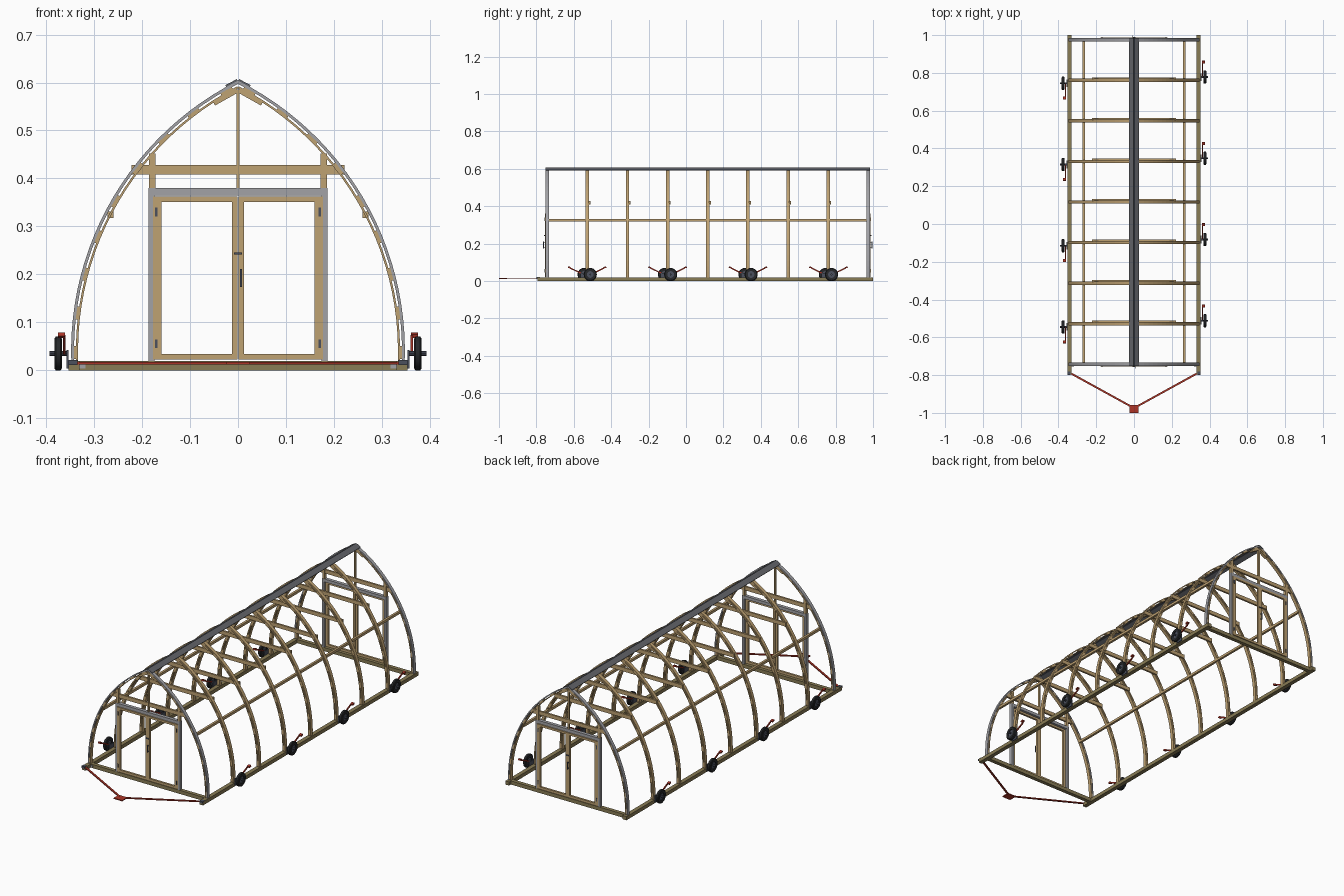
import bpy, bmesh, math
from mathutils import Vector, Matrix

if "Cube" in bpy.data.objects:
    bpy.data.objects.remove(bpy.data.objects["Cube"])


def mat(name, r, g, b):
    m = bpy.data.materials.new(name)
    m.diffuse_color = (r, g, b, 1)
    m.use_nodes = True
    m.node_tree.nodes["Principled BSDF"].inputs["Base Color"].default_value = m.diffuse_color
    return m


WOOD = mat("light_wood", 0.52, 0.36, 0.17)
TREATED = mat("treated_wood", 0.25, 0.20, 0.09)
GREY = mat("galvanised_grey", 0.36, 0.36, 0.38)
DARK = mat("ridge_grey", 0.12, 0.125, 0.14)
BLACK = mat("tyre_black", 0.02, 0.022, 0.024)
STEEL = mat("dark_steel", 0.07, 0.08, 0.11)
RED = mat("red_paint", 0.42, 0.035, 0.02)


def finish(name, bm, material):
    bmesh.ops.recalc_face_normals(bm, faces=bm.faces)
    me = bpy.data.meshes.new(name)
    bm.to_mesh(me)
    bm.free()
    me.materials.append(material)
    ob = bpy.data.objects.new(name, me)
    bpy.context.collection.objects.link(ob)
    return ob


def box(name, x0, x1, y0, y1, z0, z1, material):
    bm = bmesh.new()
    m = Matrix.Translation(((x0 + x1) / 2, (y0 + y1) / 2, (z0 + z1) / 2))
    m = m @ Matrix.Diagonal((abs(x1 - x0), abs(y1 - y0), abs(z1 - z0), 1))
    bmesh.ops.create_cube(bm, size=1, matrix=m)
    return finish(name, bm, material)


def bar(name, a, b, w, h, material):
    """Rectangular bar from a to b: w sideways, h upward."""
    a, b = Vector(a), Vector(b)
    d = (b - a).normalized()
    side = d.cross(Vector((0, 0, 1))).normalized()
    up = side.cross(d)
    rot = Matrix((side, d, up)).transposed().to_4x4()
    bm = bmesh.new()
    bmesh.ops.create_cube(bm, size=1, matrix=Matrix.Translation((a + b) / 2) @ rot
                          @ Matrix.Diagonal((w, (b - a).length, h, 1)))
    return finish(name, bm, material)


def lathe_x(name, profile, centre, material, n=24):
    """Closed (x, radius) profile turned around an axle along x."""
    bm = bmesh.new()
    rings = []
    for i in range(n):
        t = 2 * math.pi * i / n
        rings.append([bm.verts.new((centre[0] + x, centre[1] + r * math.cos(t),
                                    centre[2] + r * math.sin(t))) for x, r in profile])
    k = len(profile)
    for i in range(n):
        p, q = rings[i], rings[(i + 1) % n]
        for j in range(k):
            bm.faces.new((p[j], p[(j + 1) % k], q[(j + 1) % k], q[j]))
    ob = finish(name, bm, material)
    for f in ob.data.polygons:
        f.use_smooth = True
    ob.data.set_sharp_from_angle(angle=math.radians(35))
    return ob


# Pointed arch: each half is a circular arc
R, CX, CZ = 0.631, -0.283, 0.04


def arc_point(s, ang, depth):
    r = R - depth
    return s * (CX + r * math.cos(ang)), CZ + r * math.sin(ang)


def arc_strip(name, s, y, half, d0, d1, a0, a1, n, material):
    """Curved board between depths d0 and d1 below the outer arc."""
    bm = bmesh.new()
    rows = []
    for i in range(n + 1):
        a = a0 + (a1 - a0) * i / n
        row = []
        for dep, yy in ((d0, -half), (d1, -half), (d1, half), (d0, half)):
            x, z = arc_point(s, a, dep)
            row.append(bm.verts.new((x, y + yy, z)))
        rows.append(row)
    for p, q in zip(rows, rows[1:]):
        for j in range(4):
            bm.faces.new((p[j], p[(j + 1) % 4], q[(j + 1) % 4], q[j]))
    bm.faces.new(rows[0])
    bm.faces.new(rows[-1])
    return finish(name, bm, material)


FRONT, BACK = -0.742, 0.975
A0 = -0.035
STEP = (BACK - FRONT) / 8

for i in range(9):
    y = FRONT + STEP * i
    end = i in (0, 8)
    for s in (-1, 1):
        # Laminated rib: outer board, inner board, spacer blocks
        top = math.acos(-CX / R)
        arc_strip("rib_outer", s, y, 0.009, 0, 0.006, A0, top, 24, GREY if end else WOOD)
        top_in = math.acos(-CX / (R - 0.013))
        arc_strip("rib_inner", s, y, 0.009, 0.010, 0.0145, A0, top_in, 24, WOOD)
        for k in range(9):
            a = A0 + 0.03 + (top - A0 - 0.08) * k / 8
            arc_strip("rib_spacer", s, y, 0.009, 0.005, 0.011, a - 0.022, a + 0.022, 2, WOOD)
        # Apex gusset
        bar("apex_gusset", (s * 0.002, y, 0.583), (s * 0.05, y, 0.556), 0.016, 0.009, WOOD)
    # Collar tie
    ty = y if end else y + 0.011
    hw = 0.213 if end else 0.222
    box("collar_tie", -hw, hw, ty - 0.005, ty + 0.005, 0.408, 0.428, WOOD)

# Ridge cap and purlins
for s in (-1, 1):
    bar("ridge_cap", (s * 0.0135, FRONT - 0.01, 0.599), (s * 0.0135, BACK + 0.01, 0.599),
        0.027, 0.004, DARK)
    cap = bpy.context.collection.objects[-1]
    pivot = Matrix.Translation((s * 0.0135, 0, 0.599))
    cap.data.transform(pivot @ Matrix.Rotation(s * math.radians(28), 4, 'Y') @ pivot.inverted())
    box("side_purlin", s * 0.260, s * 0.272, FRONT, BACK, 0.318, 0.331, WOOD)
    # Ground skid
    box("skid_rail", s * 0.331, s * 0.353, -0.795, 1.0, 0, 0.019, TREATED)
    box("skid_end_plate", s * 0.318, s * 0.333, FRONT - 0.013, FRONT - 0.008, 0.004, 0.014, GREY)

# End walls with double doors
for yc, o in ((FRONT, -1), (BACK, 1)):
    box("end_sill", -0.35, 0.35, yc - 0.01, yc + 0.01, 0, 0.019, TREATED)
    box("centre_stud", -0.0035, 0.0035, yc - 0.006, yc + 0.006, 0.38, 0.585, WOOD)
    box("door_lintel", -0.187, 0.187, yc - 0.009, yc + 0.009, 0.364, 0.380, GREY)
    for s in (-1, 1):
        box("door_post", s * 0.172, s * 0.186, yc - 0.008, yc + 0.008, 0.38, 0.452, WOOD)
        box("door_jamb", s * 0.174, s * 0.187, yc - 0.009, yc + 0.009, 0.019, 0.365, GREY)
        box("door_outer_stile", s * 0.159, s * 0.177, yc + o * 0.001, yc + o * 0.012, 0.022, 0.362, WOOD)
        box("door_inner_stile", s * 0.0008, s * 0.012, yc + o * 0.001, yc + o * 0.012, 0.022, 0.362, WOOD)
        for z0, z1 in ((0.022, 0.034), (0.351, 0.362)):
            box("door_rail", s * 0.012, s * 0.159, yc + o * 0.001, yc + o * 0.012, z0, z1, WOOD)
        for z in (0.055, 0.33):
            box("door_hinge", s * 0.168, s * 0.173, yc + o * 0.012, yc + o * 0.015, z - 0.009, z + 0.009, STEEL)
    # Pull handle and latch
    hx = -o * 0.006
    box("handle_grip", hx - 0.002, hx + 0.002, yc + o * 0.018, yc + o * 0.022, 0.174, 0.211, STEEL)
    for z in (0.178, 0.207):
        box("handle_stem", hx - 0.002, hx + 0.002, yc + o * 0.010, yc + o * 0.020, z - 0.002, z + 0.002, STEEL)
    box("door_latch", -0.008, 0.008, yc + o * 0.012, yc + o * 0.016, 0.241, 0.246, STEEL)

# Wheels with lift levers; the two sides are turned half round from each other
for s in (-1, 1):
    for k in range(4):
        y = (-0.512 if s > 0 else -0.545) + 0.43 * k
        c = (s * 0.375, y, 0.035)
        lathe_x("tyre", [(-0.008, 0.018), (-0.008, 0.031), (-0.005, 0.035),
                         (0.005, 0.035), (0.008, 0.031), (0.008, 0.018)], c, BLACK)
        lathe_x("wheel_rim", [(-0.004, 0.004), (-0.004, 0.019), (0.004, 0.019),
                              (0.004, 0.004)], c, STEEL, 16)
        lathe_x("axle", [(-0.018, 0.0005), (-0.018, 0.005), (0.018, 0.005),
                         (0.018, 0.0005)], c, STEEL, 10)
        box("axle_bracket", s * 0.353, s * 0.358, y - 0.02, y + 0.02, 0.004, 0.042, STEEL)
        bar("lift_lever", (s * 0.362, y + s * 0.005, 0.036), (s * 0.362, y + s * 0.075, 0.070),
            0.005, 0.007, RED)
        bar("lever_grip", (s * 0.368, y + s * 0.072, 0.071), (s * 0.368, y + s * 0.086, 0.075),
            0.014, 0.008, RED)

# Tow hitch
for s in (-1, 1):
    bar("tow_bar", (s * 0.345, -0.785, 0.015), (s * 0.012, -0.968, 0.015), 0.010, 0.005, RED)
    box("tow_bar_mount", s * 0.335, s * 0.353, -0.80, -0.78, 0.011, 0.021, STEEL)
box("tow_plate", -0.025, 0.025, -1.0, -0.957, 0.012, 0.017, RED)
